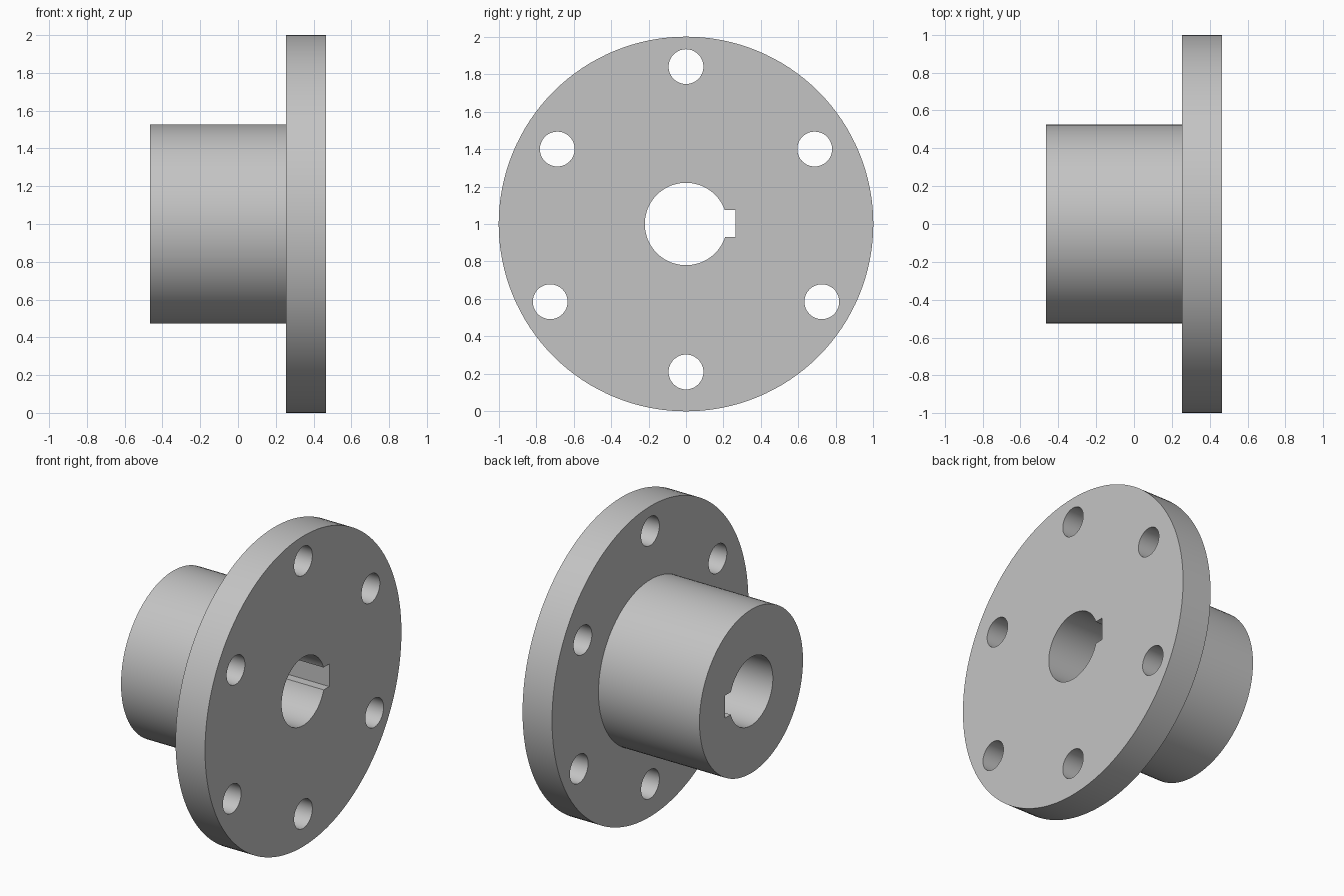
import bpy
import math
from mathutils import Matrix, Vector

if "Cube" in bpy.data.objects:
    bpy.data.objects.remove(bpy.data.objects["Cube"], do_unlink=True)

HUB_END, STEP, FLANGE_END = -0.465, 0.255, 0.465
HUB_R, FLANGE_R, BORE_R, BOLT_R = 0.527, 1.0, 0.22, 0.093
AXIS_Z = 1.0

steel = bpy.data.materials.new("grey steel")
steel.use_nodes = True
grey = (0.55, 0.55, 0.55, 1)
steel.diffuse_color = grey
steel.node_tree.nodes["Principled BSDF"].inputs["Base Color"].default_value = grey


def x_cylinder(name, radius, x0, x1, y=0.0, z=0.0, sides=48):
    """Cylinder along x, placed relative to the hub axis."""
    bpy.ops.mesh.primitive_cylinder_add(
        vertices=sides, radius=radius, depth=x1 - x0,
        location=((x0 + x1) / 2, y, AXIS_Z + z), rotation=(0, math.pi / 2, 0))
    obj = bpy.context.object
    obj.name = name
    obj.data.materials.append(steel)
    return obj


def combine(body, tool, operation):
    mod = body.modifiers.new(operation.lower(), "BOOLEAN")
    mod.operation = operation
    mod.solver = "EXACT"
    mod.object = tool
    tool.hide_render = True
    bpy.context.view_layer.objects.active = body
    bpy.ops.object.modifier_apply(modifier=mod.name)
    bpy.data.objects.remove(tool, do_unlink=True)


# Flange disc joined to the hub barrel
body = x_cylinder("flanged_hub", FLANGE_R, STEP, FLANGE_END, sides=128)
hub = x_cylinder("hub_barrel", HUB_R, HUB_END, STEP + 0.1, sides=96)
combine(body, hub, "UNION")

# Through bore
combine(body, x_cylinder("bore_cutter", BORE_R, -1, 1, sides=64), "DIFFERENCE")

# Keyway on the back side of the bore
bpy.ops.mesh.primitive_cube_add(size=1, location=(0, 0.1825, AXIS_Z + 0.002))
key = bpy.context.object
key.name = "keyway_cutter"
key.scale = (2, 0.165, 0.145)
key.data.materials.append(steel)
combine(body, key, "DIFFERENCE")

# Bolt holes: top, bottom and two mirrored pairs
holes = [(0, 0.84), (0, -0.79)]
for y, z in ((0.687, 0.4), (0.725, -0.415)):
    holes += [(y, z), (-y, z)]
for y, z in holes:
    combine(body, x_cylinder("bolt_cutter", BOLT_R, 0, 1, y, z), "DIFFERENCE")

# Smooth round walls, crisp rims
bpy.ops.object.select_all(action="DESELECT")
body.select_set(True)
bpy.context.view_layer.objects.active = body
bpy.ops.object.shade_smooth_by_angle(angle=math.radians(30))
